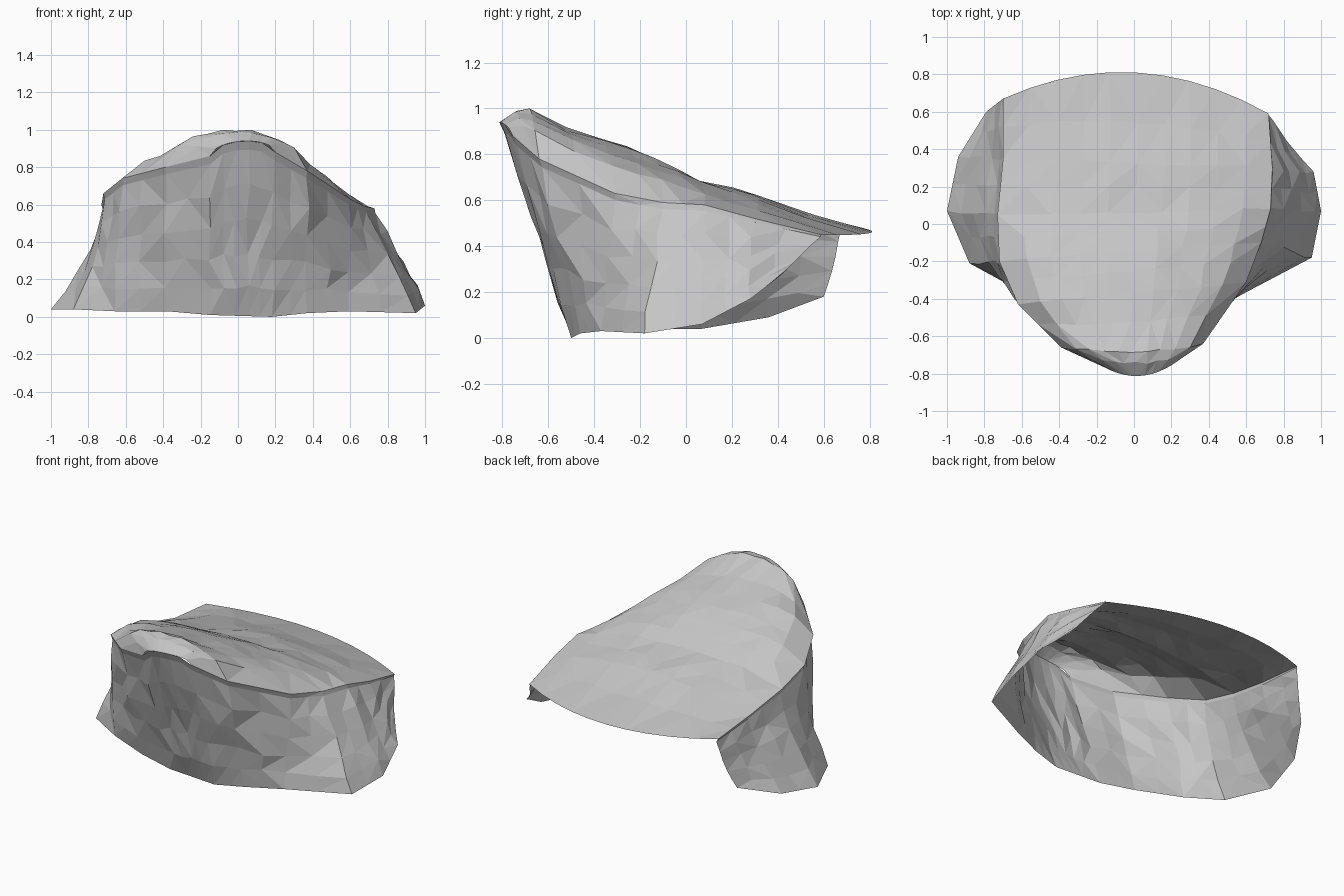
import bpy, bmesh, random
from mathutils import Vector

random.seed(4)
if "Cube" in bpy.data.objects:
    bpy.data.objects.remove(bpy.data.objects["Cube"], do_unlink=True)

stone = bpy.data.materials.new("grey stone")
stone.use_nodes = True
GREY = (0.56, 0.56, 0.56, 1)
stone.diffuse_color = GREY
stone.node_tree.nodes["Principled BSDF"].inputs["Base Color"].default_value = GREY

# Guide points from back to front along each side
rim_left = [(-.7, .67, .5), (-.7, .35, .53), (-.73, .05, .6), (-.72, -.2, .66),
            (-.62, -.43, .74), (-.39, -.66, .8), (-.15, -.77, .86)]
rim_right = [(.72, .59, .45), (.74, .3, .52), (.73, .08, .58), (.68, -.1, .59),
             (.6, -.31, .63), (.37, -.64, .78), (.2, -.755, .88)]
base_left = [(-.79, .6, .18), (-.94, .36, .09), (-1, .07, .04), (-.88, -.21, .04),
             (-.66, -.33, .03), (-.38, -.45, .03), (-.15, -.49, .01)]
base_right = [(.84, .41, .27), (.96, .28, .17), (1, .07, .06), (.95, -.18, .02),
              (.59, -.37, .03), (.37, -.46, .02), (.18, -.5, 0)]
# Roof height along the middle, one value per row
crown = [.46, .53, .62, .65, .69, .74, .79, .83, .87, .92, 1, .985, .94]


def refine(points):
    """Insert a slightly irregular point between neighbours."""
    pts = [Vector(p) for p in points]
    out = []
    for a, b in zip(pts, pts[1:]):
        out += [a, a.lerp(b, random.uniform(.45, .55))]
    return out + [pts[-1]]


def jitter(amount):
    return Vector([random.uniform(-amount, amount) for _ in range(3)])


def build_sheet(name, rows):
    """Flat-faceted open sheet from a grid of points."""
    bm = bmesh.new()
    grid = [[bm.verts.new(p) for p in row] for row in rows]
    for a, b in zip(grid, grid[1:]):
        for i in range(len(a) - 1):
            q = [a[i], a[i + 1], b[i + 1], b[i]]
            if random.random() < .5:
                q = q[1:] + q[:1]
            bm.faces.new((q[0], q[1], q[2]))
            bm.faces.new((q[0], q[2], q[3]))
    mesh = bpy.data.meshes.new(name)
    bm.to_mesh(mesh)
    bm.free()
    mesh.materials.append(stone)
    obj = bpy.data.objects.new(name, mesh)
    bpy.context.collection.objects.link(obj)


left, right = refine(rim_left), refine(rim_right)

# Sloping roof: arched rows spanning between the two rims
COLS = 10
bows = {0: .18, 1: .07, 9: -.02, 10: -.03, 11: -.04, 12: -.05}
roof = []
for k, (a, b) in enumerate(zip(left, right)):
    row = []
    last = k == len(left) - 1
    for c in range(COLS + 1):
        u = 2 * c / COLS - 1
        p = a.lerp(b, c / COLS)
        bow = 1 - u * u
        p.z += (crown[k] - (a.z + b.z) / 2) * bow ** (.8 if k < 5 else .55)
        p.y += bows.get(k, 0) * bow    # bowed rear edge and rounded front tip
        if k and not last and 0 < c < COLS:
            p += jitter(.008)
        row.append(p)
    roof.append(row)
build_sheet("rock_roof", list(reversed(roof)))

# Wall following the rim: thin lip, then a flared skirt, open behind
tip = roof[-1][2:-1:2]
rim = left + tip + right[::-1]
lower_left, lower_right = refine(base_left), refine(base_right)
front = [lower_left[-1].lerp(lower_right[-1], (i + 1) / (len(tip) + 1))
         for i in range(len(tip))]
base = lower_left + front + lower_right[::-1]

levels = [0, .05, .25, .45, .65, .83, 1]
wall = []
for t in levels:
    row = []
    for i, (a, b) in enumerate(zip(rim, base)):
        p = a.lerp(b, t)
        if i < 8:                      # left side flares out near the ground
            bend = t ** (1.7 if i < 5 else 2)
            p.x, p.y = a.x + (b.x - a.x) * bend, a.y + (b.y - a.y) * bend
        if t == levels[1]:             # shadow step under the lip
            p.x *= .988
            p.y += .006
        if t in levels[2:-1] and 0 < i < len(rim) - 1:
            p += jitter(.012)
        row.append(p)
    wall.append(row)
build_sheet("rock_wall", list(reversed(wall)))
